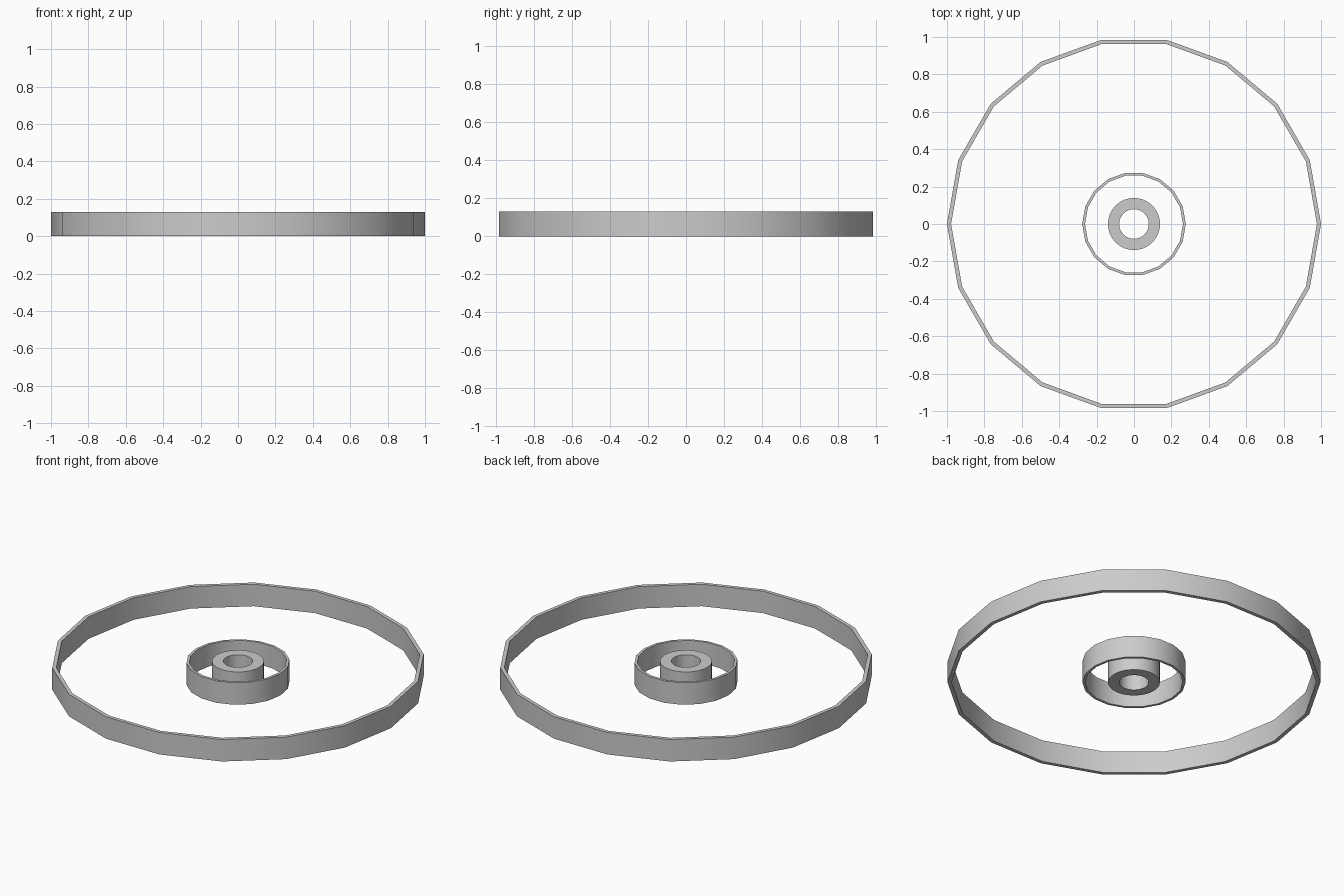
import bpy, bmesh
from math import cos, sin, tau, radians

if "Cube" in bpy.data.objects:
    bpy.data.objects.remove(bpy.data.objects["Cube"])

HEIGHT = 0.13


def ring(name, outer, inner, sides):
    """Closed tube standing on z = 0: a square profile swept around z."""
    bm = bmesh.new()
    profile = [(outer, 0), (outer, HEIGHT), (inner, HEIGHT), (inner, 0)]
    loops = []
    for i in range(sides):
        a = tau * i / sides
        loops.append([bm.verts.new((r * cos(a), r * sin(a), z)) for r, z in profile])
    for i in range(sides):
        p, q = loops[i], loops[(i + 1) % sides]
        for k in range(4):
            n = (k + 1) % 4
            bm.faces.new((p[k], q[k], q[n], p[n]))
    bmesh.ops.recalc_face_normals(bm, faces=bm.faces[:])
    mesh = bpy.data.meshes.new(name)
    bm.to_mesh(mesh)
    bm.free()
    obj = bpy.data.objects.new(name, mesh)
    bpy.context.collection.objects.link(obj)
    bpy.ops.object.select_all(action='DESELECT')
    obj.select_set(True)
    bpy.context.view_layer.objects.active = obj
    bpy.ops.object.shade_smooth_by_angle(angle=radians(30))
    return obj


# Thin 18-sided outer rim and inner collar
ring("outer_rim", 1.0, 0.978, 18)
ring("inner_collar", 0.277, 0.262, 18)

# Thick round hub with an open bore
ring("hub", 0.139, 0.079, 48)
